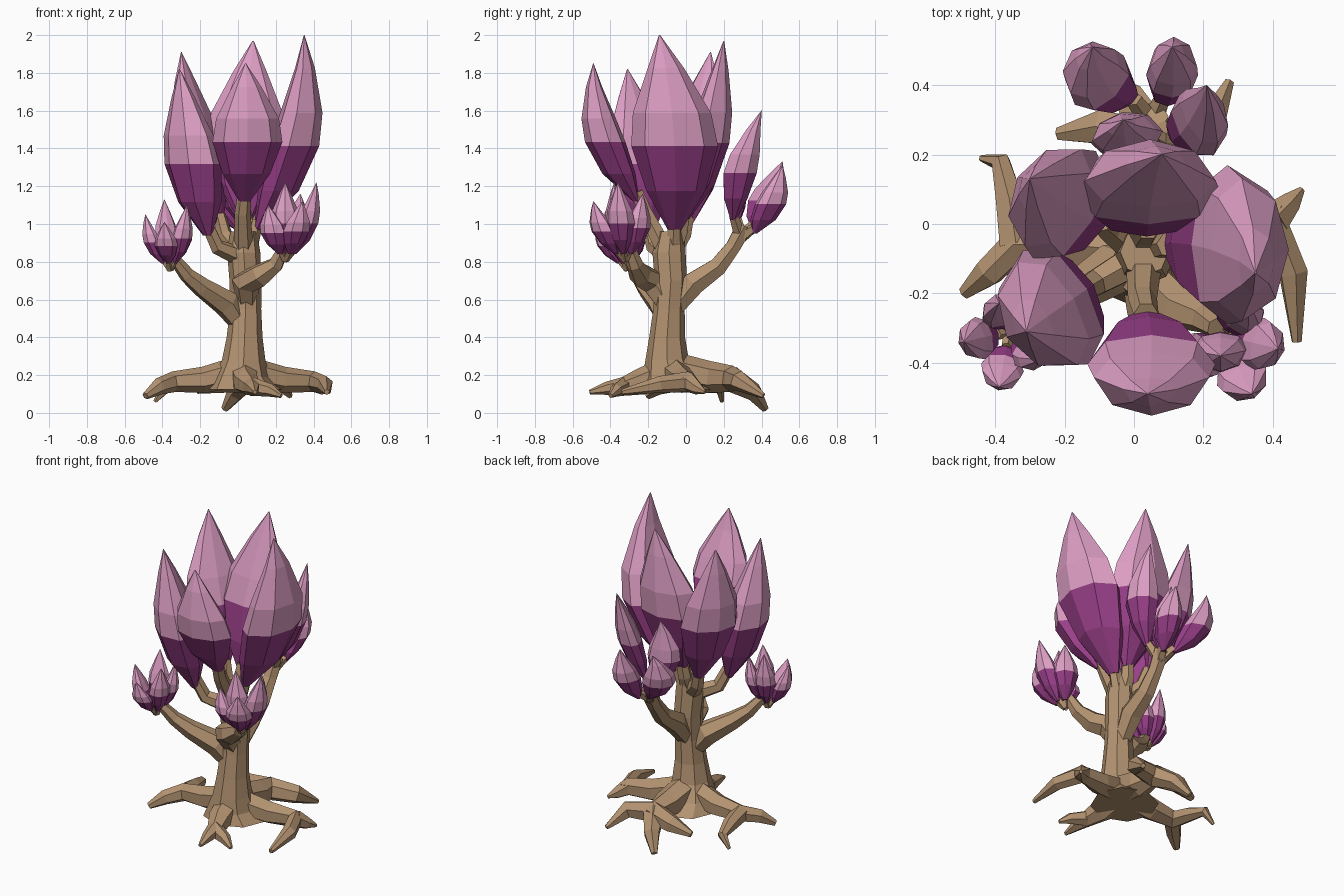
import bpy, math
from mathutils import Vector

if "Cube" in bpy.data.objects:
    bpy.data.objects.remove(bpy.data.objects["Cube"])


def material(name, rgb):
    m = bpy.data.materials.new(name)
    m.diffuse_color = (*rgb, 1)
    m.use_nodes = True
    m.node_tree.nodes["Principled BSDF"].inputs["Base Color"].default_value = m.diffuse_color
    return m


BARK = material("bark", (0.45, 0.29, 0.165))
DEEP = material("petal_base", (0.32, 0.05, 0.25))
PINK = material("petal_tip", (0.72, 0.34, 0.55))


def make_object(name, verts, faces, mats, slots=None):
    me = bpy.data.meshes.new(name)
    me.from_pydata(verts, [], faces)
    for m in mats:
        me.materials.append(m)
    if slots:
        me.polygons.foreach_set("material_index", slots)
    ob = bpy.data.objects.new(name, me)
    bpy.context.collection.objects.link(ob)
    return ob


def skin_rings(start, count, n):
    """Quads between consecutive rings, plus both end caps."""
    faces = [(start + i * n + k, start + i * n + (k + 1) % n,
              start + (i + 1) * n + (k + 1) % n, start + (i + 1) * n + k)
             for i in range(count - 1) for k in range(n)]
    faces.append(tuple(start + k for k in reversed(range(n))))
    faces.append(tuple(start + (count - 1) * n + k for k in range(n)))
    return faces


def tube(name, path, n=6, level=False):
    """Faceted limb along (x, y, z, radius) points; level keeps rings flat."""
    pts = [Vector(p[:3]) for p in path]
    verts = []
    ref = None
    for i, p in enumerate(pts):
        d = (pts[min(i + 1, len(pts) - 1)] - pts[max(i - 1, 0)]).normalized()
        if level:
            d = Vector((0, 0, 1))
        if ref is None:
            ref = Vector((1, 0, 0)) if abs(d.z) > 0.6 else Vector((0, 0, 1))
        u = (ref - d * ref.dot(d)).normalized()
        ref = u
        v = d.cross(u)
        for k in range(n):
            a = 2 * math.pi * k / n
            verts.append(p + path[i][3] * (u * math.cos(a) + v * math.sin(a)))
    return make_object(name, verts, skin_rings(0, len(path), n), [BARK])


# height, width and depth fractions of a bud; colour changes at 0.43
PROFILE = [(0, .16, .16), (.2, .68, .82), (.43, 1, 1), (.6, .9, .85), (.83, .42, .4), (1, .015, .015)]
# bud cross-section (outward, sideways): rounded outside, flatter inside
SECTION = [(1, 0), (.72, .68), (0, 1), (-.5, .72), (-.65, 0), (-.5, -.72), (0, -1), (.72, -.68)]


def bud_mesh(base, mid, tip, width, depth, angle, start):
    """Pointed bud whose centre line passes through base, mid and tip."""
    b, m, t = Vector(base), Vector(mid), Vector(tip)
    out = Vector((math.cos(angle), math.sin(angle), 0))
    side = Vector((-out.y, out.x, 0))
    n = len(SECTION)
    verts = []
    s = .43
    for f, w, dp in PROFILE:
        c = (b * ((f - s) * (f - 1) / s) + m * (f * (f - 1) / (s * (s - 1)))
             + t * (f * (f - s) / (1 - s)))
        c.z = b.z + f * (t.z - b.z)
        for o, q in SECTION:
            verts.append(c + out * (depth / 2 * dp * o) + side * (width / 2 * w * q))
    faces = skin_rings(start, len(PROFILE), n)
    slots = [0] * (2 * n) + [1] * (3 * n) + [0, 1]
    return verts, faces, slots


def buds(name, specs):
    verts, faces, slots = [], [], []
    for base, mid, tip, w, d, deg in specs:
        v, f, s = bud_mesh(base, mid, tip, w, d, math.radians(deg), len(verts))
        verts += v
        faces += f
        slots += s
    return make_object(name, verts, faces, [DEEP, PINK], slots)


# Trunk with flared foot
tube("trunk", [(.03, -.05, .125, .2), (.02, -.08, .19, .15), (.03, -.1, .28, .115),
               (.035, -.1, .4, .095), (.04, -.09, .55, .083), (.04, -.08, .7, .085),
               (.03, -.09, .85, .088), (.03, -.08, .96, .07)], 8, True)

# Roots: a thick start and its forks
ROOTS = {
    "left": ([(0, -.08, .22, .08), (-.18, -.06, .175, .07), (-.34, -.06, .165, .055)],
             [[(-.42, -.14, .14, .045), (-.49, -.2, .09, .02)],
              [(-.36, .07, .15, .045), (-.385, .18, .13, .03), (-.44, .19, .06, .01)]]),
    "right": ([(.05, -.07, .22, .08), (.24, -.02, .175, .07), (.4, .01, .165, .055)],
              [[(.46, -.14, .15, .045), (.47, -.34, .11, .015)],
               [(.45, .06, .13, .035), (.485, .1, .11, .01)]]),
    "back": ([(.04, -.02, .22, .09), (.05, .12, .19, .085), (.06, .24, .18, .07)],
             [[(.22, .28, .17, .055), (.275, .41, .09, .015)],
              [(-.1, .28, .16, .055), (-.22, .26, .12, .02)],
              [(-.01, .36, .11, .05), (-.07, .42, .02, .02)]]),
    "front": ([(.03, -.12, .21, .08), (.04, -.24, .165, .07), (.07, -.33, .14, .05)],
              [[(.08, -.42, .13, .035), (.09, -.51, .11, .012)],
               [(.17, -.37, .12, .035), (.23, -.4, .09, .012)]]),
}
for side, (stem, forks) in ROOTS.items():
    for i, fork in enumerate(forks):
        tube(f"{side}_root_{i + 1}", (stem if i == 0 else stem[-1:]) + fork)

# Branches
tube("left_branch", [(.03, -.09, .45, .05), (-.06, -.13, .58, .075), (-.19, -.21, .665, .055),
                     (-.27, -.255, .73, .042), (-.34, -.3, .82, .03)])
tube("right_branch", [(.05, -.08, .54, .05), (.04, -.17, .69, .075), (.12, -.24, .73, .065),
                      (.2, -.27, .785, .045), (.24, -.3, .87, .032)])
tube("back_branch", [(.04, -.07, .54, .05), (.05, .04, .685, .07), (.05, .17, .775, .055),
                     (.05, .25, .88, .045), (.05, .31, .99, .05)])

# Large buds around the crown
BIG = [
    ((.1, -.06, .97), (.27, -.06, 1.4), (.35, -.14, 2.0), .46, .32, 0),
    ((.035, -.26, 1.12), (.05, -.405, 1.43), (.04, -.49, 1.85), .37, .26, -90),
    ((-.16, -.2, .94), (-.225, -.24, 1.32), (-.31, -.31, 1.82), .38, .32, 210),
    ((-.1, .01, 1.0), (-.2, .055, 1.4), (-.30, .13, 1.91), .36, .28, 150),
    ((.04, -.01, 1.02), (.04, .09, 1.42), (.08, .2, 1.97), .42, .28, 90),
]
buds("crown_buds", BIG)
for i, b in enumerate(BIG):
    x, y, z = b[0]
    tube(f"crown_stem_{i + 1}", [(.03, -.09, .82, .055), (x * .7, y * .75 - .02, z - .06, .042),
                                 (x, y, z + .05, .036)])

# Back cluster of medium buds
BACK = [
    ((.11, .25, 1.02), (.18, .285, 1.27), (.21, .40, 1.6), .2, .17, 30),
    ((0, .36, .97), (-.1, .415, 1.14), (-.12, .51, 1.33), .2, .2, 135),
    ((.08, .36, .95), (.11, .43, 1.11), (.11, .51, 1.31), .15, .2, 90),
    ((.02, .27, 1.0), (-.02, .25, 1.2), (-.03, .30, 1.45), .21, .15, 100),
]
buds("back_buds", BACK)
for i, b in enumerate(BACK):
    x, y, z = b[0]
    tube(f"back_stem_{i + 1}", [(.05, .29, .93, .035), (x, y, z + .03, .025)], 5)


# Front clusters of small buds, fanned around the branch ends
def small_cluster(name, hub, tips, w):
    h = Vector(hub)
    specs = []
    for i, t in enumerate(tips):
        d = Vector(t) - h
        base = h + Vector((d.x * .28, d.y * .28, 0))
        mid = h + Vector((d.x * .65, d.y * .65, d.z * .4))
        specs.append((base, mid, Vector(t), w, w * .9, math.degrees(math.atan2(d.y, d.x))))
        tube(f"{name}_stem_{i + 1}", [(*(h - Vector((0, 0, .03))), .02),
                                      (*(base + Vector((0, 0, .02))), .016)], 5)
    buds(name, specs)


small_cluster("left_buds", (-.36, -.31, .79),
              [(-.49, -.34, 1.05), (-.39, -.47, 1.01), (-.27, -.39, 1.1),
               (-.39, -.23, 1.13), (-.27, -.25, 1.08)], .125)
small_cluster("right_buds", (.25, -.32, .84),
              [(.415, -.36, 1.22), (.34, -.49, 1.12), (.25, -.38, 1.22),
               (.16, -.41, 1.1), (.33, -.23, 1.16)], .155)
